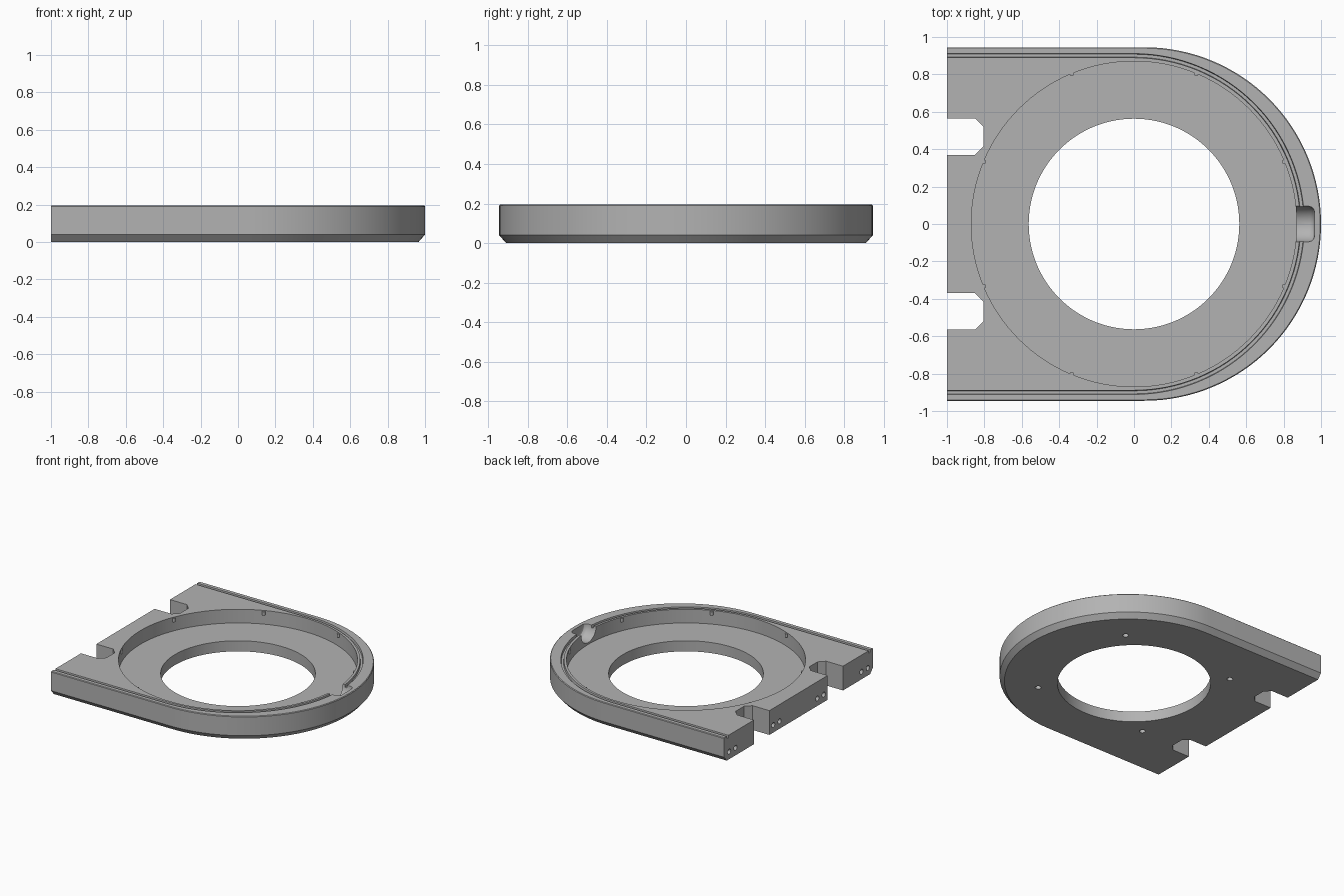
import bpy, bmesh
from math import sin, cos, pi
from mathutils import Matrix

if "Cube" in bpy.data.objects:
    bpy.data.objects.remove(bpy.data.objects["Cube"], do_unlink=True)

grey = bpy.data.materials.new("plain grey")
grey.use_nodes = True
grey.diffuse_color = (0.45, 0.45, 0.45, 1)
grey.node_tree.nodes["Principled BSDF"].inputs["Base Color"].default_value = grey.diffuse_color

TOP, FLOOR, HALF = 0.195, 0.085, 0.945


def make(name, bm):
    bmesh.ops.recalc_face_normals(bm, faces=bm.faces)
    mesh = bpy.data.meshes.new(name)
    bm.to_mesh(mesh)
    bm.free()
    mesh.materials.append(grey)
    obj = bpy.data.objects.new(name, mesh)
    bpy.context.collection.objects.link(obj)
    return obj


def loft(name, rings):
    """Skin a stack of closed rings and cap both ends."""
    bm = bmesh.new()
    rows = [[bm.verts.new(p) for p in ring] for ring in rings]
    n = len(rows[0])
    for a, b in zip(rows, rows[1:]):
        for i in range(n):
            j = (i + 1) % n
            bm.faces.new((a[i], a[j], b[j], b[i]))
    bm.faces.new(rows[0])
    bm.faces.new(rows[-1])
    return make(name, bm)


def cylinder(name, radius, depth, centre, axis="Z", sides=24):
    bm = bmesh.new()
    turn = Matrix.Rotation(pi / 2, 4, "Y") if axis == "X" else Matrix()
    bmesh.ops.create_cone(bm, cap_ends=True, segments=sides, radius1=radius, radius2=radius,
                          depth=depth, matrix=Matrix.Translation(centre) @ turn)
    return make(name, bm)


def outline(radius, centre_x, start_x, steps=64):
    """U-shaped path: straight sides joined by a half circle."""
    arc = [(centre_x + radius * sin(pi * i / steps), -radius * cos(pi * i / steps))
           for i in range(steps + 1)]
    return [(start_x, -radius)] + arc + [(start_x, radius)]


# Main plate with a deep lower chamfer and a fine upper one
layers = ((0, 0.035), (0.04, 0), (TOP - 0.005, 0), (TOP, 0.005))
body = loft("base_plate", [[(x, y, z) for x, y in outline(HALF - inset, 0.055, -1)]
                           for z, inset in layers])

# Round recess and central opening
cutters = [cylinder("recess_cutter", 0.87, 0.4, (0, 0, FLOOR + 0.2), sides=128),
           cylinder("opening_cutter", 0.563, 1, (0, 0, 0), sides=128)]

# Seal groove following the rim
profile = ((0.914, TOP + 0.02), (0.908, TOP - 0.02), (0.892, TOP - 0.02), (0.886, TOP + 0.02))
tracks = [[(x, y, z) for x, y in outline(r, 0, -1.05)] for r, z in profile]
cutters.append(loft("groove_cutter", list(zip(*tracks))))

# Rounded pocket in the curved end
pocket = [(0.8, 0.095), (0.935, 0.095), (0.95, 0.09), (0.961, 0.079), (0.965, 0.065)]
cutters.append(loft("pocket_cutter", [
    [(x, r * cos(2 * pi * i / 32), TOP + r * sin(2 * pi * i / 32)) for i in range(32)]
    for x, r in pocket]))

# Notches and paired sockets in the straight end
for side in (-1, 1):
    shape = [(-1.1, 0.37), (-0.85, 0.37), (-0.805, 0.415),
             (-0.805, 0.52), (-0.85, 0.565), (-1.1, 0.565)]
    cutters.append(loft("notch_cutter", [[(x, side * y, z) for x, y in shape]
                                         for z in (-0.1, 0.3)]))
    for y in (0.24, 0.32, 0.8, 0.88):
        cutters.append(cylinder("socket_cutter", 0.02, 0.2, (-1, side * y, 0.06), "X"))
    # Blind screw holes underneath
    for x in (-0.5, 0.5):
        cutters.append(cylinder("screw_cutter", 0.022, 0.1, (x, side * 0.5, 0)))

bpy.context.view_layer.objects.active = body
for cutter in cutters:
    cut = body.modifiers.new(cutter.name, "BOOLEAN")
    cut.operation, cut.solver, cut.object = "DIFFERENCE", "EXACT", cutter
    bpy.ops.object.modifier_apply(modifier=cut.name)
    bpy.data.objects.remove(cutter, do_unlink=True)

# Small retaining nubs around the recess wall
nubs = [cylinder("retaining_nub", 0.012, 0.03, (0.868 * cos(a), 0.868 * sin(a), TOP - 0.02), sides=12)
        for a in (pi / 8 + k * pi / 4 for k in range(8))]

bpy.ops.object.select_all(action="DESELECT")
for obj in [body] + nubs:
    obj.select_set(True)
bpy.ops.object.shade_smooth_by_angle(angle=0.5)
